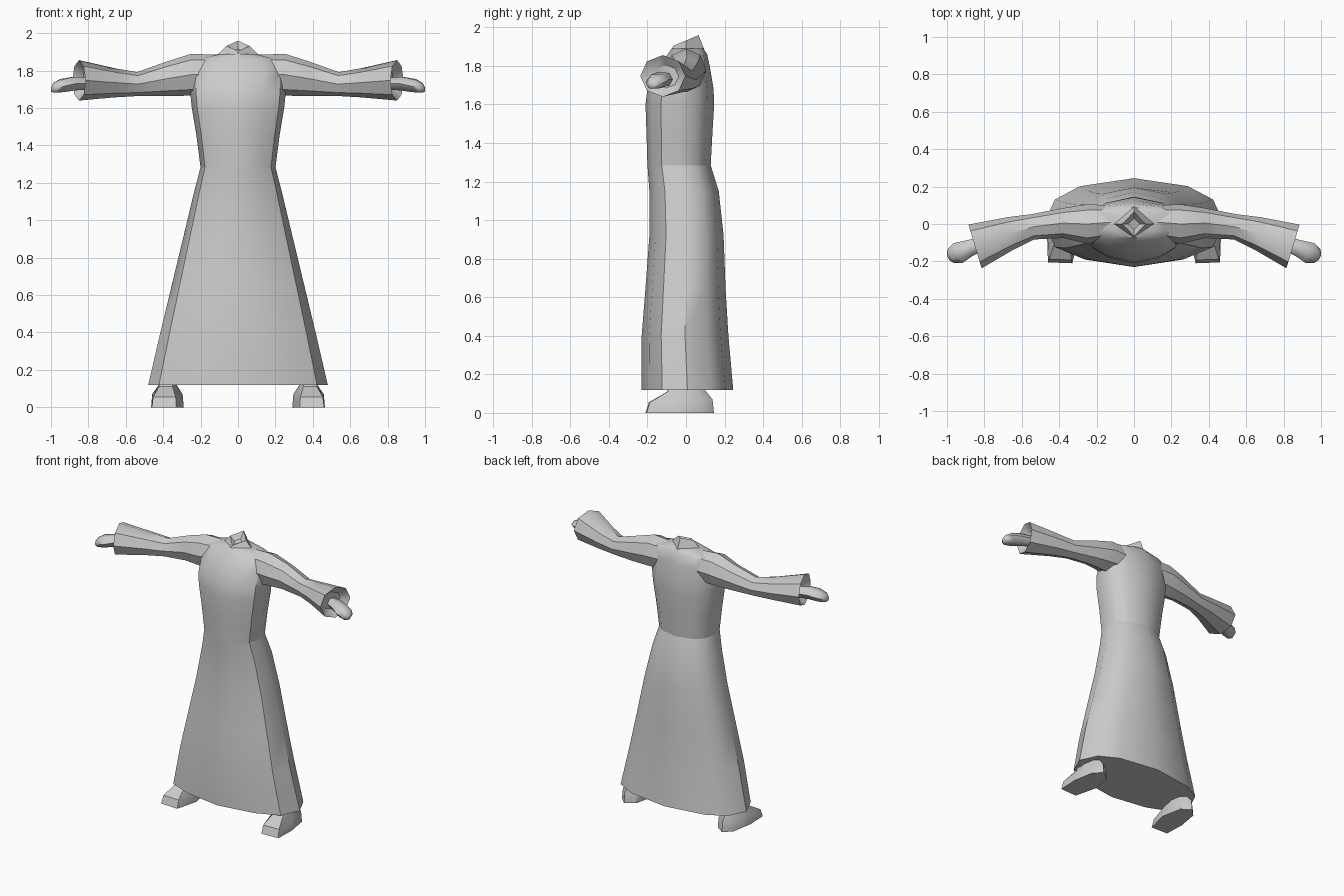
import bpy, bmesh, math
from mathutils import Vector

if "Cube" in bpy.data.objects:
    bpy.data.objects.remove(bpy.data.objects["Cube"])

cloth = bpy.data.materials.new("light_grey")
cloth.diffuse_color = (0.6, 0.6, 0.6, 1)
cloth.use_nodes = True
cloth.node_tree.nodes["Principled BSDF"].inputs["Base Color"].default_value = cloth.diffuse_color


def loft(name, rings, angle=40, mirror=False, cap_start=True, cap_end=True):
    """Skin a list of equal-length point rings into one object."""
    bm = bmesh.new()
    vr = [[bm.verts.new(p) for p in r] for r in rings]
    n = len(vr[0])
    for a, b in zip(vr, vr[1:]):
        for i in range(n):
            j = (i + 1) % n
            bm.faces.new((a[i], a[j], b[j], b[i]))
    if cap_start:
        bm.faces.new(vr[0][::-1])
    if cap_end:
        bm.faces.new(vr[-1])
    bmesh.ops.recalc_face_normals(bm, faces=bm.faces)
    me = bpy.data.meshes.new(name)
    bm.to_mesh(me)
    bm.free()
    me.materials.append(cloth)
    ob = bpy.data.objects.new(name, me)
    bpy.context.collection.objects.link(ob)
    if mirror:
        ob.modifiers.new("mirror", 'MIRROR').use_bisect_axis[0] = False
    bpy.ops.object.select_all(action='DESELECT')
    ob.select_set(True)
    bpy.context.view_layer.objects.active = ob
    bpy.ops.object.shade_smooth_by_angle(angle=math.radians(angle))
    return ob


# Half outline of the body from front to back: (share of width, share of depth)
OUTLINE = [(0, -1), (0.55, -0.83), (0.88, -0.55), (1, 0), (0.88, 0.52), (0.6, 0.82), (0, 1)]


def body_ring(z, w, f, b):
    mid = (f + b) / 2
    half = [(u * w, mid + v * (b - f) / 2, z) for u, v in OUTLINE]
    return half + [(-x, y, zz) for x, y, zz in half[-2:0:-1]]


# Skirt, flaring from waist to hem
skirt = [(0.12, 0.48, -0.23, 0.245), (0.40, 0.415, -0.23, 0.22), (0.65, 0.355, -0.21, 0.205),
         (0.92, 0.29, -0.19, 0.195), (1.15, 0.235, -0.19, 0.17), (1.285, 0.2, -0.2, 0.128)]
loft("skirt", [body_ring(*s) for s in skirt])

# Bodice, rising from waist to the neck
bodice = [(1.28, 0.2, -0.2, 0.128), (1.45, 0.222, -0.205, 0.137), (1.6, 0.247, -0.21, 0.146),
          (1.68, 0.255, -0.2, 0.143), (1.79, 0.255, -0.15, 0.125), (1.86, 0.23, -0.095, 0.11),
          (1.89, 0.1, -0.075, 0.09)]
loft("bodice", [body_ring(*s) for s in bodice])


# Collar, a slanted diamond opening, higher at the back
def diamond(w, f, zf, b, zb, zs):
    return [(0, f, zf), (w, 0.0, zs), (0, b, zb), (-w, 0.0, zs)]


loft("collar", [diamond(0.11, -0.08, 1.875, 0.095, 1.885, 1.885),
                diamond(0.062, -0.065, 1.905, 0.065, 1.96, 1.932),
                diamond(0.03, -0.03, 1.9, 0.03, 1.915, 1.905)], angle=30)


def tube_ring(c, axis, ry, rz, n=8, turn=0.0):
    """Ring around c, spread along a level axis and z."""
    a = Vector(axis).normalized()
    return [Vector(c) + a * (ry * math.cos(t)) + Vector((0, 0, rz * math.sin(t)))
            for t in (math.tau * i / n + turn for i in range(n))]


# Sleeves, narrow at the elbow and wide at the hollow cuff
across, slant = (0, 1, 0), (0.3, 1, 0)
sleeve = [((0.12, 0.01, 1.78), across, 0.09, 0.105), ((0.25, 0.0, 1.778), across, 0.105, 0.112),
          ((0.38, 0.005, 1.757), across, 0.08, 0.092), ((0.54, -0.015, 1.728), (0.1, 1, 0), 0.068, 0.064),
          ((0.66, -0.05, 1.735), (0.2, 1, 0), 0.088, 0.078),
          ((0.85, -0.12, 1.748), slant, 0.122, 0.108), ((0.81, -0.105, 1.745), slant, 0.07, 0.06)]
loft("sleeve", [tube_ring(*s) for s in sleeve], mirror=True)

# Hands
hand = [((0.80, -0.1, 1.73), slant, 0.035, 0.035), ((0.88, -0.13, 1.73), slant, 0.045, 0.042),
        ((0.94, -0.155, 1.72), (0.45, 1, 0), 0.058, 0.04), ((0.98, -0.172, 1.708), (0.45, 1, 0), 0.04, 0.03),
        ((0.995, -0.178, 1.7), (0.45, 1, 0), 0.015, 0.015)]
loft("hand", [tube_ring(*h, n=6) for h in hand], angle=60, mirror=True)

# Boots, flat sole rising to the ankle
sole = [(0.33, -0.21), (0.46, -0.205), (0.465, -0.06), (0.44, 0.09), (0.385, 0.145), (0.32, 0.1), (0.29, -0.05)]
instep = [0.055, 0.055, 0.07, 0.07, 0.07, 0.07, 0.07]


def boot_ring(k, heights, lift=0.0):
    cx, cy = 0.375, 0.04
    return [(cx + (x - cx) * k, cy + (y - cy) * k, z + lift) for (x, y), z in zip(sole, heights)]


loft("boot", [boot_ring(1, [0] * 7), boot_ring(0.93, instep),
              boot_ring(0.55, [0.11, 0.11, 0.12, 0.12, 0.12, 0.12, 0.12]),
              boot_ring(0.5, [0.15] * 7)], mirror=True)
